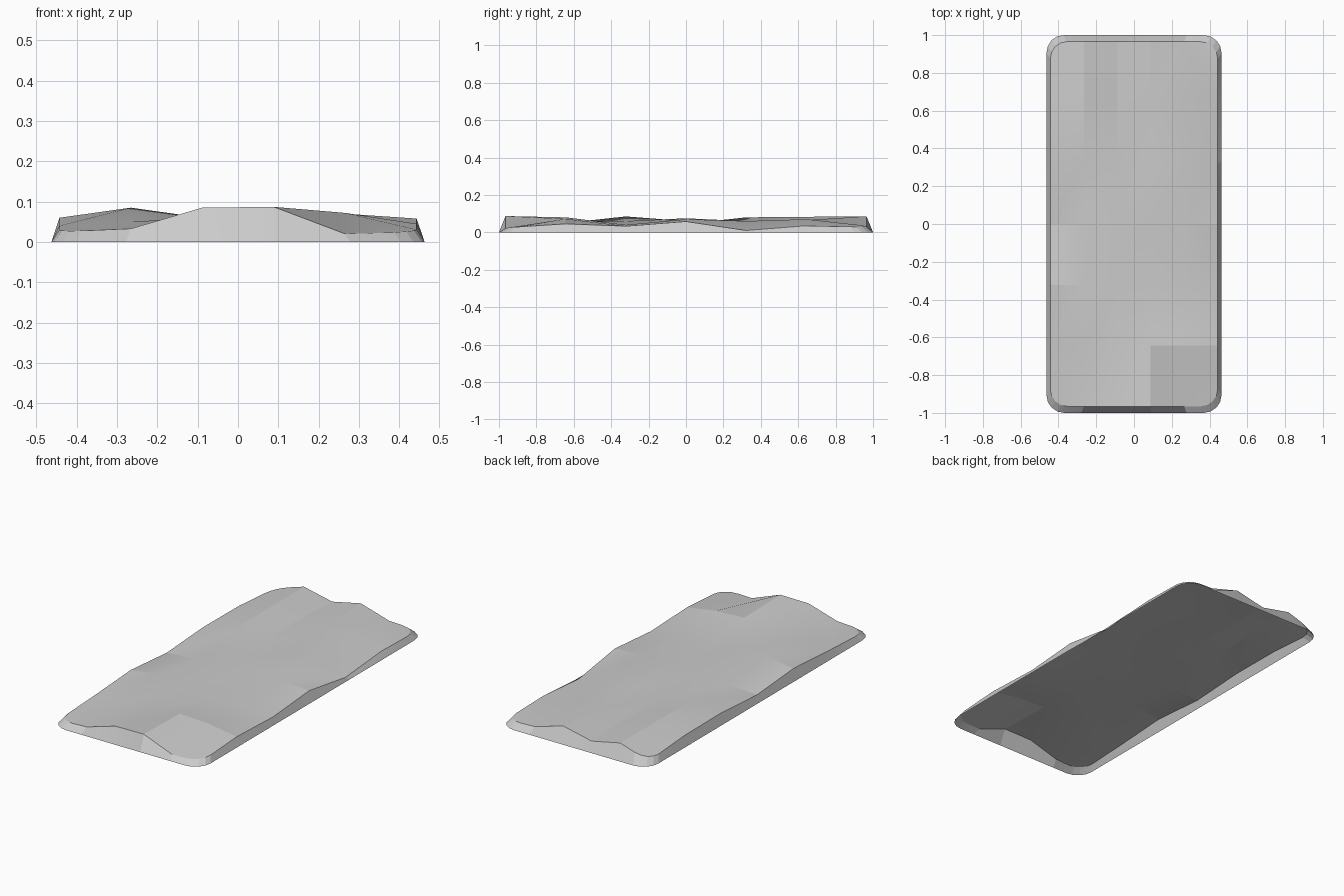
import bpy
import bmesh
from math import radians

cube = bpy.data.objects.get("Cube")
if cube:
    bpy.data.objects.remove(cube, do_unlink=True)

# One plain grey
grey = bpy.data.materials.new("soft_grey")
grey.use_nodes = True
colour = (0.6, 0.6, 0.6, 1)
grey.diffuse_color = colour
grey.node_tree.nodes["Principled BSDF"].inputs["Base Color"].default_value = colour

# Fold heights in hundredths: rows from front to back, columns from -x to +x
FOLDS = [
    (2.5, 3.3, 8.5, 8.7, 2.0, 2.5),
    (4.0, 5.0, 6.0, 8.0, 7.2, 4.5),
    (6.0, 8.5, 6.0, 3.5, 4.0, 3.3),
    (3.5, 4.5, 6.0, 7.5, 7.0, 5.8),
    (5.5, 8.0, 5.0, 6.0, 6.0, 1.0),
    (5.3, 8.3, 6.0, 6.5, 7.0, 3.5),
    (3.0, 8.5, 4.8, 8.6, 3.5, 2.8),
]
RIM_X, RIM_Y = 0.443, 0.965
BASE_X, BASE_Y = 0.463, 1.0

bm = bmesh.new()

# Rumpled top sheet
rows, cols = len(FOLDS), len(FOLDS[0])
grid = [[bm.verts.new((RIM_X * (2 * i / (cols - 1) - 1),
                       RIM_Y * (2 * j / (rows - 1) - 1), h / 100))
         for i, h in enumerate(row)] for j, row in enumerate(FOLDS)]
for j in range(rows - 1):
    for i in range(cols - 1):
        bm.faces.new((grid[j][i], grid[j][i + 1],
                      grid[j + 1][i + 1], grid[j + 1][i]))

# Rounded corners
corners = [grid[j][i] for j in (0, -1) for i in (0, -1)]
bmesh.ops.bevel(bm, geom=corners, offset=0.09, segments=4, profile=0.5,
                affect='VERTICES')

# Sloping skirt down to the ground, open underneath
rim = [e for e in bm.edges if e.is_boundary]
skirt = bmesh.ops.extrude_edge_only(bm, edges=rim)["geom"]
for v in skirt:
    if isinstance(v, bmesh.types.BMVert):
        v.co.x *= BASE_X / RIM_X
        v.co.y *= BASE_Y / RIM_Y
        v.co.z = 0
bmesh.ops.recalc_face_normals(bm, faces=bm.faces)
if sum(f.normal.z for f in bm.faces) < 0:
    bmesh.ops.reverse_faces(bm, faces=bm.faces)

mesh = bpy.data.meshes.new("blanket")
bm.to_mesh(mesh)
bm.free()
mesh.materials.append(grey)
blanket = bpy.data.objects.new("blanket", mesh)
bpy.context.collection.objects.link(blanket)

# Soft folds with a crisp rim
bpy.context.view_layer.objects.active = blanket
blanket.select_set(True)
bpy.ops.object.shade_smooth_by_angle(angle=radians(10))
